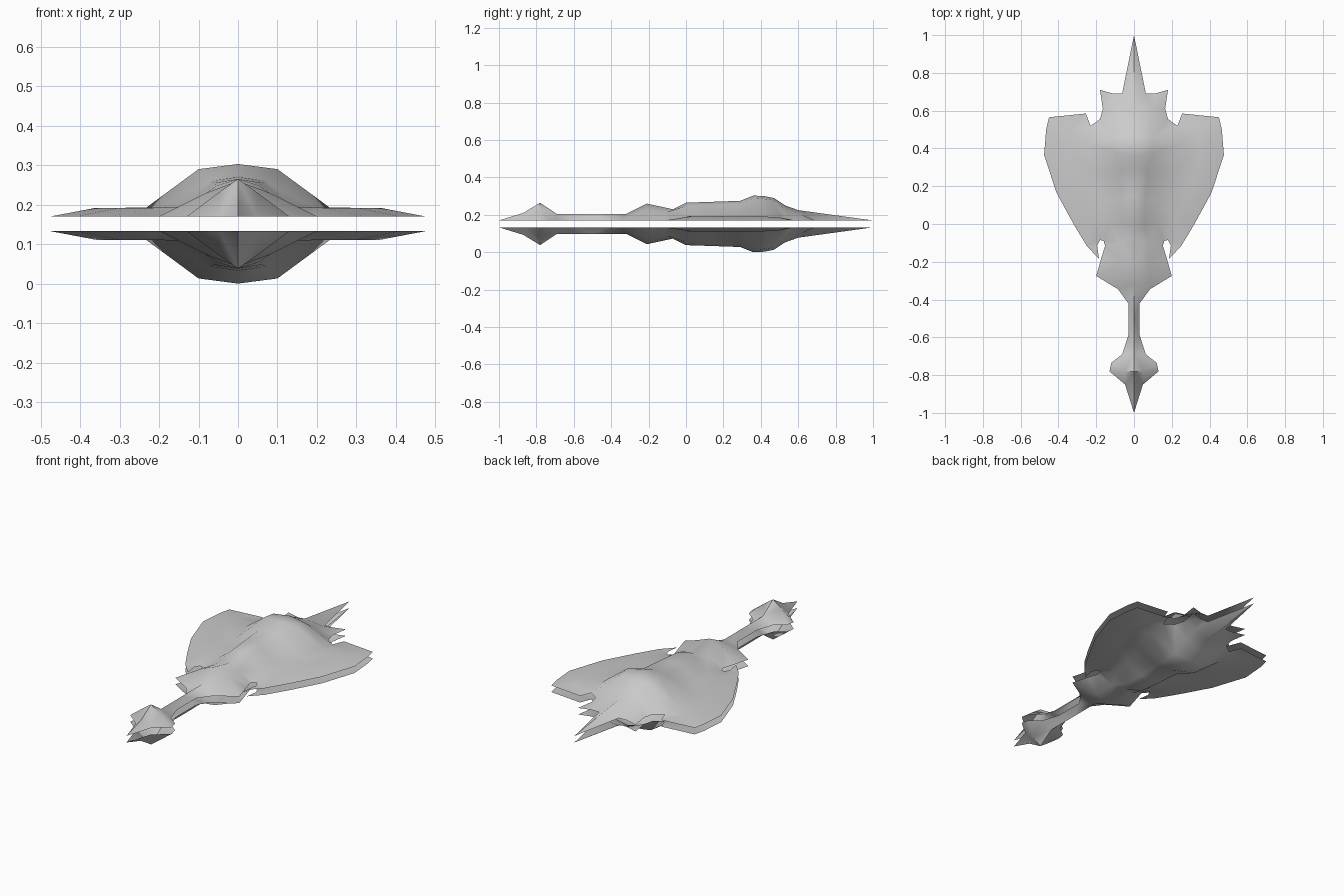
import bpy
import bmesh
from mathutils import Vector
from mathutils.geometry import delaunay_2d_cdt
from math import radians

MID_HEIGHT = 0.1515   # plane halfway between the two shells
HALF_GAP = 0.0185     # each flat rim sits this far from that plane

# Centre ridge, nose to tail: (y, height above the rim)
RIDGE = [
    (1, 0), (.6, .055), (.53, .08), (.47, .12), (.42, .13), (.36, .133),
    (.29, .105), (.15, .1), (0, .095), (-.07, .06), (-.21, .09),
    (-.32, .035), (-.5, .035), (-.69, .035), (-.78, .095), (-.87, .04), (-1, 0),
]

# Flat rim of one side, tail to nose: (x, y)
TAIL_RIM = [
    (.047, -.85), (.13, -.78), (.12, -.735), (.063, -.69), (.03, -.59),
    (.03, -.42), (.085, -.345), (.2, -.275), (.17, -.17), (.153, -.116),
    (.16, -.09), (.18, -.085), (.195, -.116),
]
WING_RIM = [
    (.185, -.185), (.25, -.116), (.32, 0), (.41, .165), (.476, .365),
    (.465, .5), (.45, .565), (.255, .585), (.23, .52),
]
NOSE_RIM = [(.18, .555), (.165, .61), (.18, .71), (.11, .69), (.063, .69)]

# Raised points between ridge and rim: (x, y, height)
BODY_SWELL = [
    (.1, .46, .11), (.1, .38, .12), (.07, .28, .09), (.06, .13, .085),
    (.055, 0, .078), (.09, .54, .055), (.1, .62, .03),
    (.07, -.1, .045), (.08, -.21, .06), (.05, -.78, .06),
]
WING_SWELL = [
    (.24, .42, .017), (.2, .27, .018), (.14, .12, .024), (.13, 0, .025),
    (.36, .4, .022), (.3, .22, .022), (.22, .03, .022), (.34, .5, .016),
]


def make_material(name, colour):
    mat = bpy.data.materials.new(name)
    mat.use_nodes = True
    mat.diffuse_color = colour
    mat.node_tree.nodes["Principled BSDF"].inputs["Base Color"].default_value = colour
    return mat


def make_shell(name, side, material):
    """Triangulate half a shell, mirror it across the centre and face it outward."""
    ridge = [Vector((0, y, h)) for y, h in RIDGE]
    rim = [Vector((x, y, 0)) for x, y in TAIL_RIM + WING_RIM + NOSE_RIM]
    swell = [Vector(p) for p in BODY_SWELL + WING_SWELL]
    points = ridge + rim + swell
    outline = list(range(len(ridge) + len(rim)))
    flat, _, faces, source, _, _ = delaunay_2d_cdt(
        [p.xy for p in points], [], [outline], 1, 1e-5)

    bm = bmesh.new()
    verts = []
    for co, origin in zip(flat, source):
        height = points[origin[0]].z if origin else 0
        verts.append(bm.verts.new((co.x, co.y, side * (HALF_GAP + height))))
    for face in faces:
        bm.faces.new([verts[i] for i in face])
    bmesh.ops.mirror(bm, geom=bm.verts[:] + bm.edges[:] + bm.faces[:],
                     axis='X', merge_dist=1e-4)
    bm.normal_update()
    for face in bm.faces:
        if face.normal.z * side < 0:
            face.normal_flip()

    mesh = bpy.data.meshes.new(name)
    bm.to_mesh(mesh)
    bm.free()
    mesh.materials.append(material)
    obj = bpy.data.objects.new(name, mesh)
    obj.location.z = MID_HEIGHT
    bpy.context.collection.objects.link(obj)

    # Smooth hull with crisp creases along the neck and nose
    bpy.ops.object.select_all(action='DESELECT')
    obj.select_set(True)
    bpy.context.view_layer.objects.active = obj
    bpy.ops.object.shade_smooth_by_angle(angle=radians(60))
    return obj


default_cube = bpy.data.objects.get("Cube")
if default_cube:
    bpy.data.objects.remove(default_cube, do_unlink=True)

hull_grey = make_material("hull_grey", (0.6, 0.6, 0.6, 1))
make_shell("upper_hull_shell", 1, hull_grey)
make_shell("lower_hull_shell", -1, hull_grey)
